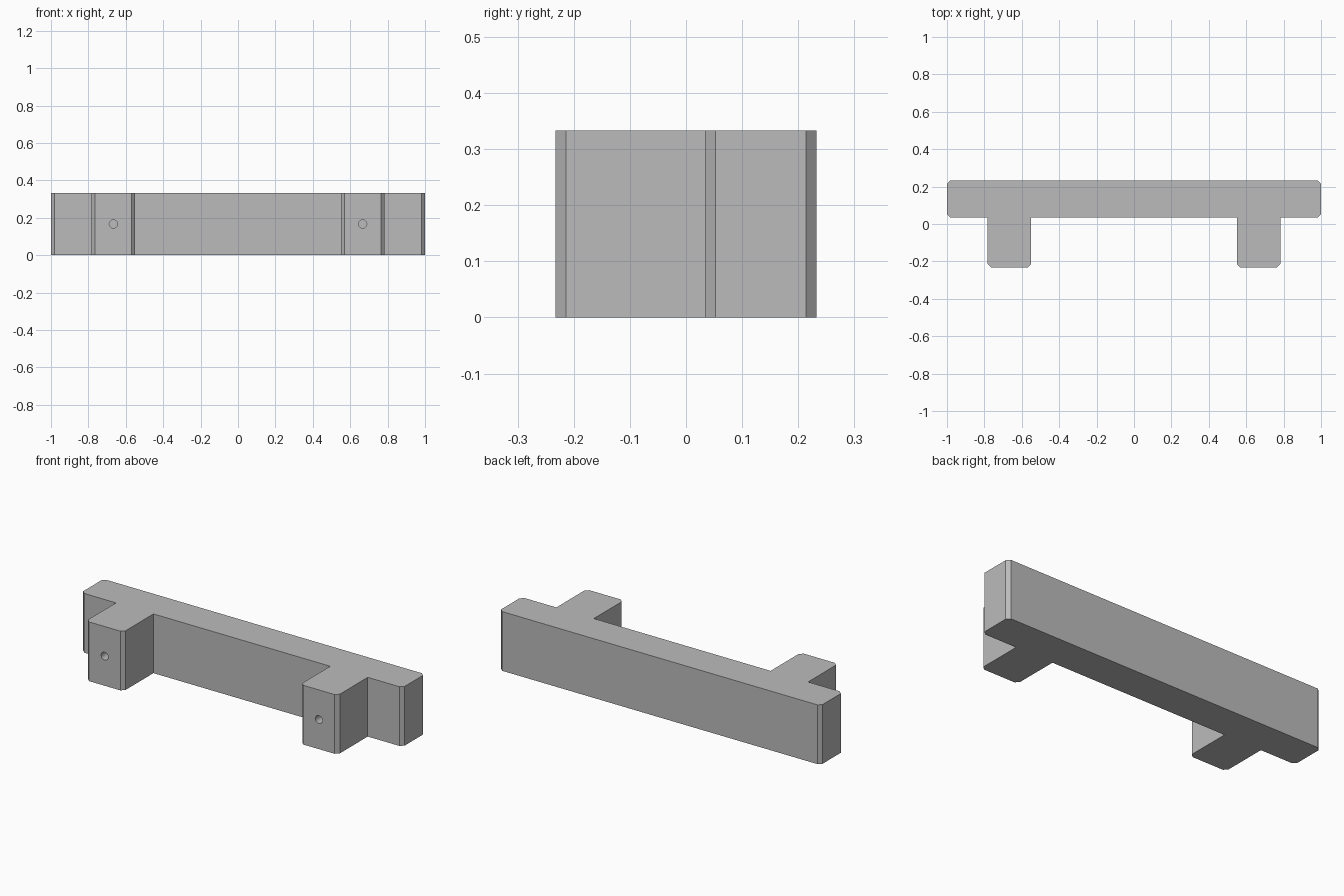
import bpy
import bmesh
from math import pi
from mathutils import Matrix, Vector

cube = bpy.data.objects.get("Cube")
if cube:
    bpy.data.objects.remove(cube, do_unlink=True)

HEIGHT = 0.333
BACK, BAR_FRONT, FOOT_FRONT = 0.233, 0.034, -0.233
FOOT_IN, FOOT_OUT = 0.55, 0.783
CHAMFER = 0.019
HOLE_RADIUS, HOLE_DEPTH = 0.022, 0.2

grey = bpy.data.materials.new("plain grey")
grey.use_nodes = True
colour = (0.5, 0.5, 0.5, 1)
grey.diffuse_color = colour
grey.node_tree.nodes["Principled BSDF"].inputs["Base Color"].default_value = colour


def make_object(name, bm):
    mesh = bpy.data.meshes.new(name)
    bmesh.ops.recalc_face_normals(bm, faces=bm.faces)
    bm.to_mesh(mesh)
    bm.free()
    mesh.materials.append(grey)
    obj = bpy.data.objects.new(name, mesh)
    bpy.context.collection.objects.link(obj)
    return obj


# Handle: plan outline of the bar and its two feet, mirrored and extruded up
c = CHAMFER
half = [
    (FOOT_IN, BAR_FRONT), (FOOT_IN, FOOT_FRONT + c), (FOOT_IN + c, FOOT_FRONT),
    (FOOT_OUT - c, FOOT_FRONT), (FOOT_OUT, FOOT_FRONT + c), (FOOT_OUT, BAR_FRONT),
    (1 - c, BAR_FRONT), (1, BAR_FRONT + c), (1, BACK - c), (1 - c, BACK),
]
outline = half + [(-x, y) for x, y in reversed(half)]
bm = bmesh.new()
base = bm.faces.new([bm.verts.new((x, y, 0)) for x, y in outline])
top = bmesh.ops.extrude_face_region(bm, geom=[base])["geom"]
bmesh.ops.translate(bm, vec=Vector((0, 0, HEIGHT)),
                    verts=[v for v in top if isinstance(v, bmesh.types.BMVert)])
handle = make_object("handle", bm)

# Blind screw holes in the front of both feet
bm = bmesh.new()
for side in (-1, 1):
    place = Matrix.Translation((side * (FOOT_IN + FOOT_OUT) / 2, FOOT_FRONT, HEIGHT / 2))
    bmesh.ops.create_cone(bm, cap_ends=True, segments=32, radius1=HOLE_RADIUS,
                          radius2=HOLE_RADIUS, depth=2 * HOLE_DEPTH,
                          matrix=place @ Matrix.Rotation(pi / 2, 4, "X"))
cutter = make_object("screw_hole_cutter", bm)
cutter.hide_render = True

holes = handle.modifiers.new("screw holes", "BOOLEAN")
holes.operation = "DIFFERENCE"
holes.solver = "EXACT"
holes.object = cutter

# Bake the cut and drop the helper
bpy.ops.object.select_all(action="DESELECT")
handle.select_set(True)
bpy.context.view_layer.objects.active = handle
bpy.ops.object.modifier_apply(modifier=holes.name)
bpy.data.objects.remove(cutter, do_unlink=True)
bpy.ops.object.shade_smooth_by_angle(angle=pi / 9)
